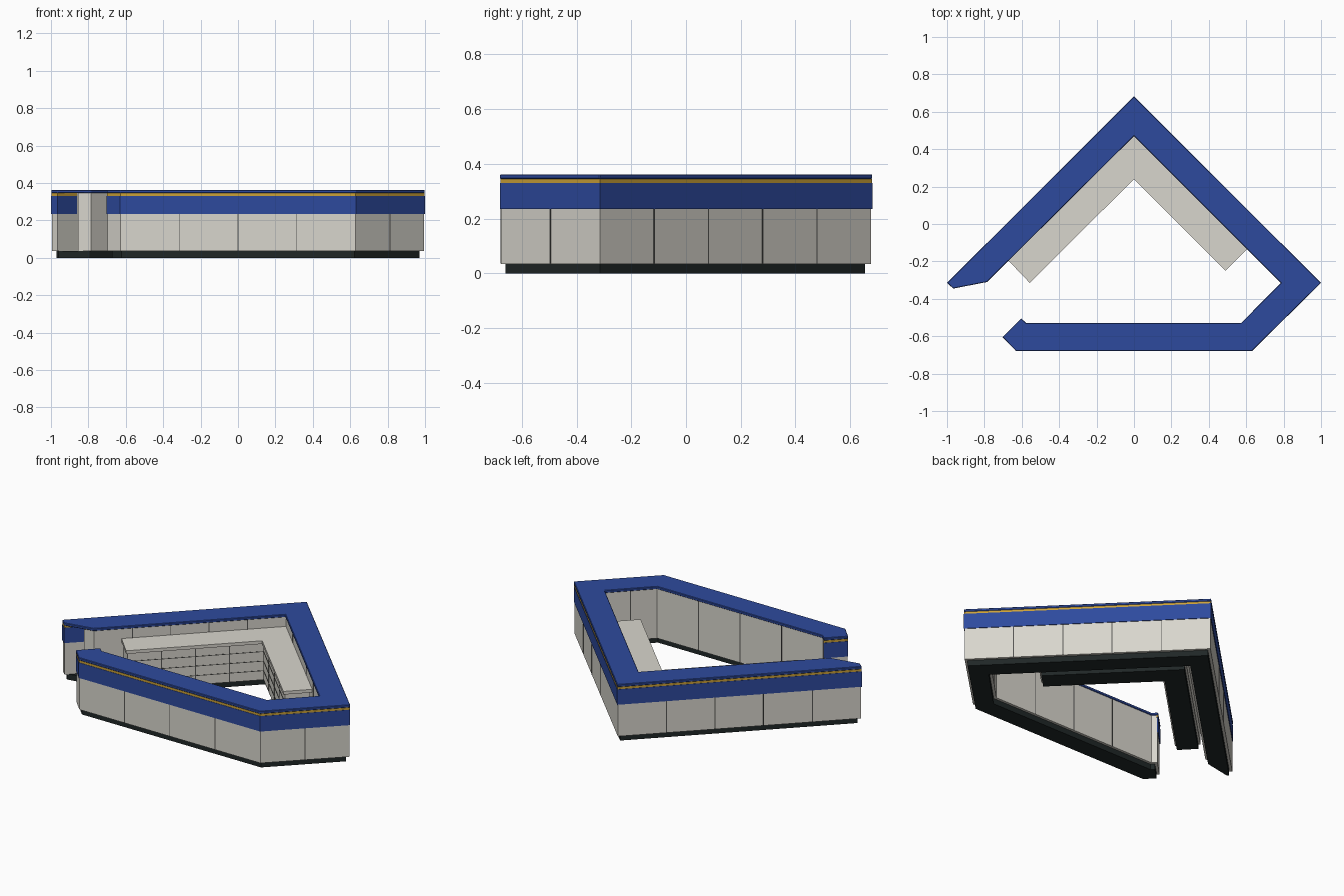
import bpy, bmesh
from mathutils import Vector

cube = bpy.data.objects.get("Cube")
if cube:
    bpy.data.objects.remove(cube)


def material(name, rgb):
    m = bpy.data.materials.new(name)
    m.use_nodes = True
    m.diffuse_color = (*rgb, 1)
    m.node_tree.nodes["Principled BSDF"].inputs["Base Color"].default_value = (*rgb, 1)
    return m


BLUE = material("royal_blue", (0.027, 0.068, 0.34))
GREY = material("warm_grey", (0.69, 0.67, 0.61))
DARK = material("dark_plinth", (0.014, 0.02, 0.02))
GOLD = material("gold_trim", (0.6, 0.36, 0.04))
SEAM = material("seam_grey", (0.09, 0.09, 0.085))


def offset(points, d, closed=True):
    """Shift a counter-clockwise path to its left by d with mitred corners."""
    pts = [Vector(p) for p in points]
    n, out = len(pts), []
    for i, p in enumerate(pts):
        a = (p - pts[i - 1]).normalized() if closed or i > 0 else None
        b = (pts[(i + 1) % n] - p).normalized() if closed or i < n - 1 else None
        a, b = a or b, b or a
        na, nb = Vector((-a.y, a.x)), Vector((-b.y, b.x))
        out.append(p + (na + nb) * d / (1 + na.dot(nb)))
    return out


def add_prism(bm, points, z0, z1):
    low = [bm.verts.new((p[0], p[1], z0)) for p in points]
    high = [bm.verts.new((p[0], p[1], z1)) for p in points]
    bm.faces.new(low[::-1])
    bm.faces.new(high)
    for i in range(len(low)):
        j = (i + 1) % len(low)
        bm.faces.new((low[i], low[j], high[j], high[i]))


def build(name, prisms, mat):
    bm = bmesh.new()
    for points, z0, z1 in prisms:
        add_prism(bm, points, z0, z1)
    bmesh.ops.recalc_face_normals(bm, faces=bm.faces)
    mesh = bpy.data.meshes.new(name)
    bm.to_mesh(mesh)
    bm.free()
    mesh.materials.append(mat)
    ob = bpy.data.objects.new(name, mesh)
    bpy.context.collection.objects.link(ob)
    return ob


def strip(path, d, thick, z0, z1):
    """Thin band following an open path."""
    return (offset(path, d, False) + offset(path, d + thick, False)[::-1], z0, z1)


def bar(a, b, z0, z1, depth=0.0015):
    """Upright bar from a to b, straddling that line."""
    side = (b - a).normalized()
    side = Vector((-side.y, side.x)) * depth
    return ([a + side, a - side, b - side, b + side], z0, z1)


def seams(a, b, count, z0, z1, width=0.005):
    a, b = Vector(a), Vector(b)
    w = (b - a).normalized() * width / 2
    return [bar(a.lerp(b, i / count) - w, a.lerp(b, i / count) + w, z0, z1)
            for i in range(1, count)]


# Plan outline of the counter
outer = [(-0.603, -0.505), (-0.703, -0.605), (-0.63, -0.68), (0.63, -0.68),
         (1, -0.315), (0, 0.682), (-1, -0.315), (-0.966, -0.345)]
inner = [(-0.785, -0.31), (0, 0.47), (0.785, -0.315), (0.572, -0.53), (-0.575, -0.53)]
notch = [(-0.86, -0.24), (-0.86, -0.31)]
plan = outer + inner
body = offset(outer + notch + inner, 0.004)

# Counter body, plinth and roof
build("counter_walls", [(body, 0.035, 0.346)], GREY)
build("counter_plinth", [(offset(plan, 0.02), 0, 0.036)], DARK)
roof = build("counter_top", [(plan, 0.345, 0.362)], BLUE)
bevel = roof.modifiers.new("soft_edge", "BEVEL")
bevel.width = 0.003
bevel.segments = 1

# Fascia and trim around the outside and the open ends
rim = outer + notch[:1]
build("fascia", [strip(rim, 0, 0.006, 0.235, 0.331)], BLUE)
build("gold_stripe", [strip(rim, 0.002, 0.006, 0.331, 0.345)], GOLD)

# Panel joints
joints = []
for i, count in ((2, 4), (3, 2), (4, 5), (5, 5)):
    joints += seams(body[i], body[i + 1], count, 0.036, 0.235)
first = len(outer) + len(notch)
for i, count in enumerate((5, 5, 2, 4)):
    joints += seams(body[first + i], body[first + i + 1], count, 0.036, 0.345)
build("panel_joints", joints, SEAM)

# Back cabinet along both rear walls
cabinet = [(-0.672, -0.195), (-0.557, -0.315), (0, 0.24),
           (0.49, -0.25), (0.608, -0.132), (0, 0.476)]
core = offset(cabinet, 0.01)
build("cabinet_body", [(core, 0.035, 0.266)], GREY)
build("cabinet_top", [(cabinet, 0.265, 0.285)], GREY)
build("cabinet_plinth", [(offset(cabinet, 0.022), 0, 0.036)], DARK)

# Drawer gaps on the cabinet fronts
gaps = []
for a, b, count in ((core[1], core[2], 4), (core[2], core[3], 4)):
    gaps += seams(a, b, count, 0.036, 0.265)
    gaps += [bar(a, b, z, z + 0.004) for z in (0.09, 0.15, 0.21)]
build("drawer_gaps", gaps, SEAM)
